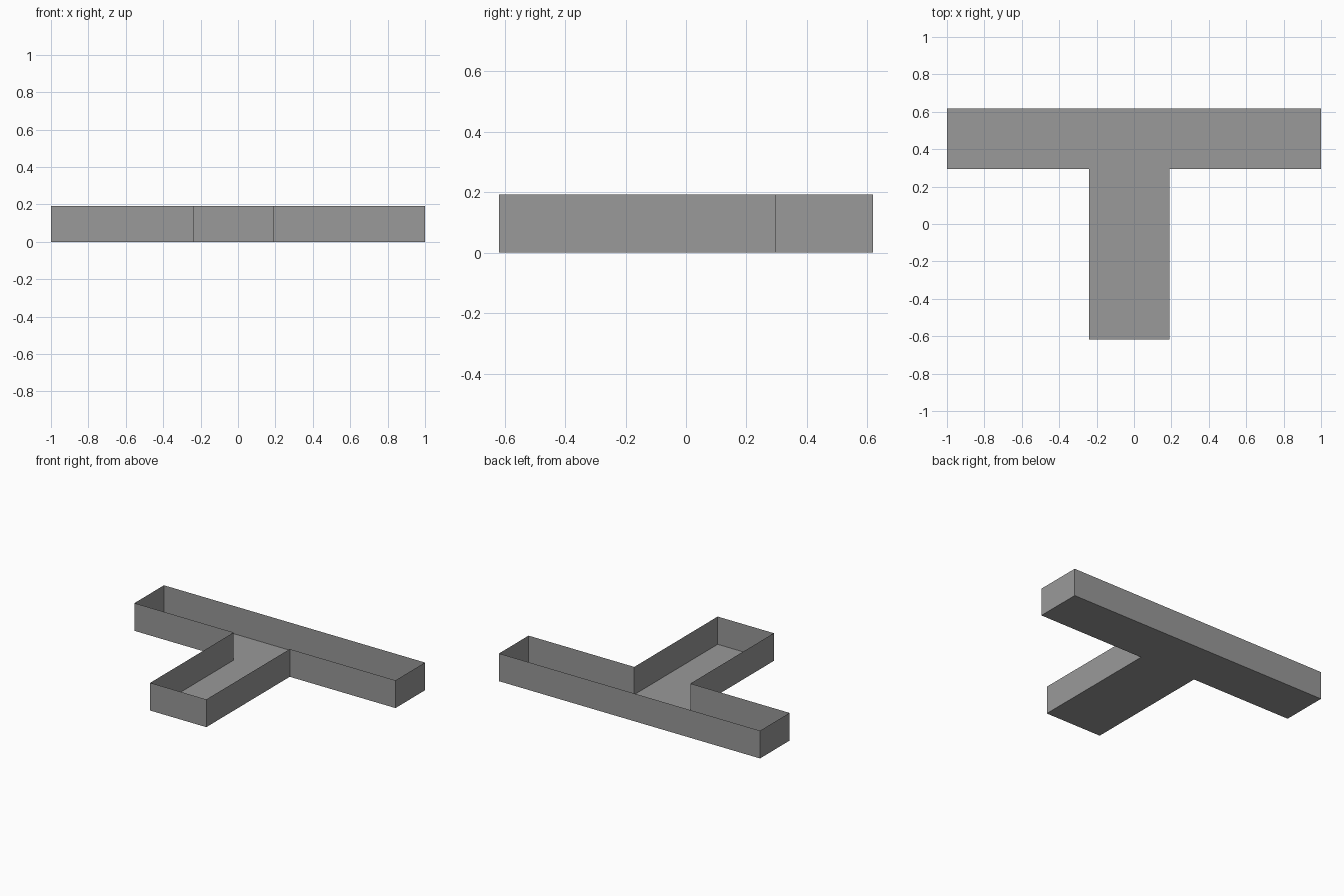
import bpy
import bmesh

cube = bpy.data.objects.get("Cube")
if cube:
    bpy.data.objects.remove(cube, do_unlink=True)

HEIGHT = 0.192
BACK, INNER, FRONT = 0.618, 0.295, -0.618
STEM_RIGHT, STEM_LEFT = -0.24, 0.19

# Plain grey for the whole tray
grey = bpy.data.materials.new("plain grey")
grey.use_nodes = True
colour = (0.32, 0.32, 0.32, 1)
grey.diffuse_color = colour
grey.node_tree.nodes["Principled BSDF"].inputs["Base Color"].default_value = colour

# T-shaped outline, counter-clockwise from above
outline = [(STEM_RIGHT, FRONT), (STEM_LEFT, FRONT), (STEM_LEFT, INNER), (1, INNER),
           (1, BACK), (-1, BACK), (-1, INNER), (STEM_RIGHT, INNER)]


def finish(name, bm):
    mesh = bpy.data.meshes.new(name)
    bm.to_mesh(mesh)
    bm.free()
    mesh.materials.append(grey)
    bpy.context.collection.objects.link(bpy.data.objects.new(name, mesh))


# Open-topped tray: a floor with thin sheet walls raised from its border
bm = bmesh.new()
base = [bm.verts.new((x, y, 0)) for x, y in outline]
rim = [bm.verts.new((x, y, HEIGHT)) for x, y in outline]
bm.faces.new(base[::-1])
for i in range(len(base)):
    j = (i + 1) % len(base)
    bm.faces.new((base[i], base[j], rim[j], rim[i]))
finish("t_shaped_tray", bm)
